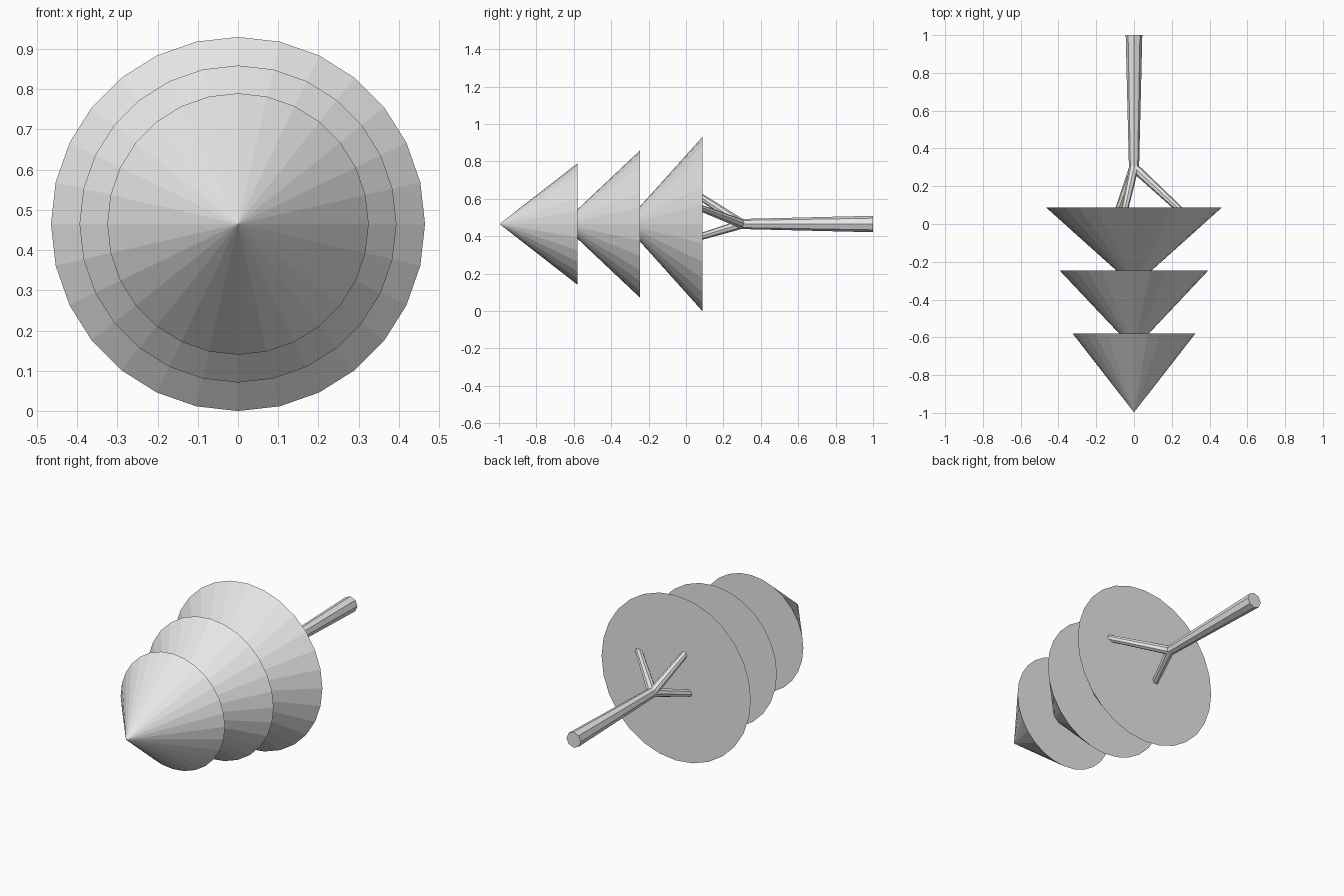
import bpy
import bmesh
from mathutils import Vector

cube = bpy.data.objects.get("Cube")
if cube:
    bpy.data.objects.remove(cube, do_unlink=True)

grey = bpy.data.materials.new("plain_grey")
grey.use_nodes = True
colour = (0.8, 0.8, 0.8, 1)
grey.diffuse_color = colour
grey.node_tree.nodes["Principled BSDF"].inputs["Base Color"].default_value = colour

AXIS_Z = 0.465


def tapered(name, start, end, r_start, r_end, sides):
    """Closed, flat-shaded cone or tapered rod between two points."""
    start, end = Vector(start), Vector(end)
    along = end - start
    bm = bmesh.new()
    bmesh.ops.create_cone(bm, cap_ends=True, segments=sides, radius1=r_start,
                          radius2=r_end, depth=along.length)
    bmesh.ops.remove_doubles(bm, verts=bm.verts, dist=1e-5)
    mesh = bpy.data.meshes.new(name)
    bm.to_mesh(mesh)
    bm.free()
    mesh.materials.append(grey)
    obj = bpy.data.objects.new(name, mesh)
    obj.location = (start + end) / 2
    obj.rotation_mode = 'QUATERNION'
    obj.rotation_quaternion = along.to_track_quat('Z', 'Y')
    bpy.context.collection.objects.link(obj)
    return obj


# Three stacked foliage cones, pointing forward
CONE_LENGTH = 0.417
for name, base_y, radius in (("foliage_tip", -0.58, 0.325),
                             ("foliage_middle", -0.246, 0.394),
                             ("foliage_base", 0.087, 0.465)):
    tapered(name, (0, base_y, AXIS_Z), (0, base_y - CONE_LENGTH, AXIS_Z),
            radius, 0, 28)

# Trunk, widening towards the foot
fork = Vector((0, 0.3, AXIS_Z))
tapered("trunk", (0, 1, AXIS_Z), fork, 0.044, 0.027, 8)

# Three branches from the fork into the foliage
for name, x, z in (("branch_left", 0.23, 0.547),
                   ("branch_upper", -0.047, 0.605),
                   ("branch_lower", -0.078, 0.4)):
    tip = Vector((x, 0.087, z))
    tapered(name, fork, fork.lerp(tip, 1.1), 0.025, 0.018, 8)
